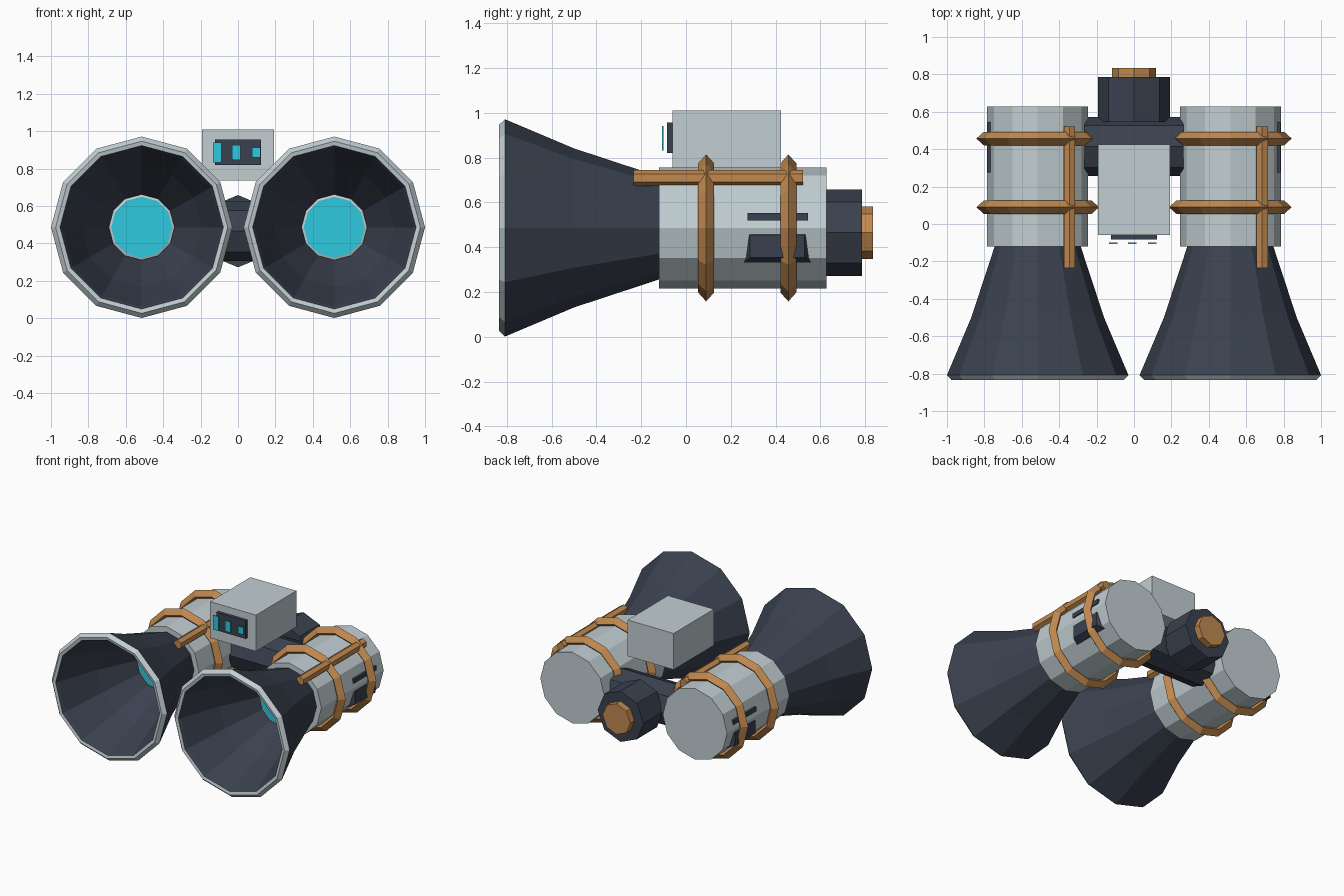
import bpy
import bmesh
import math
from mathutils import Vector

cube = bpy.data.objects.get("Cube")
if cube:
    bpy.data.objects.remove(cube, do_unlink=True)


def material(name, rgb):
    m = bpy.data.materials.new(name)
    m.use_nodes = True
    m.diffuse_color = (*rgb, 1)
    m.node_tree.nodes["Principled BSDF"].inputs["Base Color"].default_value = (*rgb, 1)
    return m


PALE = material("pale_grey_metal", (0.54, 0.62, 0.65))
DARK = material("dark_slate", (0.042, 0.053, 0.078))
COPPER = material("copper", (0.53, 0.25, 0.078))
CYAN = material("cyan_glow", (0.028, 0.58, 0.73))


def finish(name, bm, mats, location=(0, 0, 0)):
    bmesh.ops.recalc_face_normals(bm, faces=bm.faces)
    mesh = bpy.data.meshes.new(name)
    bm.to_mesh(mesh)
    bm.free()
    for m in mats:
        mesh.materials.append(m)
    obj = bpy.data.objects.new(name, mesh)
    obj.location = location
    bpy.context.collection.objects.link(obj)
    return obj


def lathe(name, profile, sides, mats, location, slots=None, caps=(0, 0), closed=False):
    """Turn (radius, y) points about the y axis; slots give a material per segment."""
    bm = bmesh.new()
    rings = []
    for r, y in profile:
        angles = [2 * math.pi * k / sides for k in range(sides)]
        rings.append([bm.verts.new((r * math.sin(a), y, r * math.cos(a))) for a in angles])
    pairs = list(zip(rings, rings[1:]))
    if closed:
        pairs.append((rings[-1], rings[0]))
    for i, (a, b) in enumerate(pairs):
        for k in range(sides):
            n = (k + 1) % sides
            f = bm.faces.new((a[k], a[n], b[n], b[k]))
            f.material_index = slots[i] if slots else 0
    if not closed:
        for ring, slot in zip((rings[0], rings[-1]), caps):
            bm.faces.new(ring).material_index = slot
    return finish(name, bm, mats, location)


def box(name, low, high, mat):
    low, high = Vector(low), Vector(high)
    bm = bmesh.new()
    bmesh.ops.create_cube(bm, size=1)
    for v in bm.verts:
        v.co = Vector(c * s for c, s in zip(v.co, high - low))
    return finish(name, bm, [mat], (low + high) / 2)


AXIS_X, AXIS_Z = 0.515, 0.486
BELL = [(0.23, -0.12), (0.355, -0.5), (0.485, -0.808), (0.46, -0.835),
        (0.437, -0.83), (0.425, -0.81), (0.32, -0.5), (0.175, -0.2)]

for side, label in ((-1, "right"), (1, "left")):
    centre = (side * AXIS_X, 0, AXIS_Z)

    # Flared bell with pale lip
    lathe(f"{label}_bell", BELL, 12, [DARK, PALE], centre, slots=[0, 0, 1, 1, 0, 0, 0])

    # Glowing lens with pale bezel
    lathe(f"{label}_lens", [(0.176, -0.18), (0.176, -0.225), (0.163, -0.23)], 12,
          [PALE, CYAN], centre, caps=(0, 1))

    # Barrel
    lathe(f"{label}_barrel", [(0.27, -0.12), (0.27, 0.628)], 12, [PALE], centre)

    # Ridged hoops
    for part, y in (("front", 0.09), ("rear", 0.457)):
        lathe(f"{label}_{part}_hoop",
              [(0.328, y), (0.288, y + 0.036), (0.25, y), (0.288, y - 0.036)],
              12, [COPPER], centre, closed=True)

    # Pipe along the top of the barrel
    lathe(f"{label}_pipe", [(0.035, -0.235), (0.035, 0.522)], 6, [COPPER],
          (side * AXIS_X + 0.17, 0, 0.709))

    # Thin vent on the outer flank
    xs = sorted(side * (AXIS_X + d) for d in (0.24, 0.269))
    box(f"{label}_vent", (xs[0], 0.275, 0.52), (xs[1], 0.545, 0.553), DARK)

    # Tapered housing under the vent
    bm = bmesh.new()
    bmesh.ops.create_cube(bm, size=2)
    for v in bm.verts:
        outer = v.co.x > 0
        half_y = 0.122 if outer else 0.157
        if outer:
            z = 0.455 if v.co.z > 0 else 0.355
        else:
            z = 0.462 if v.co.z > 0 else 0.325
        x = AXIS_X + (0.268 if outer else 0.2)
        v.co = (side * x, 0.408 + v.co.y * half_y, z)
    finish(f"{label}_flank_housing", bm, [DARK])

# Cross bar joining the barrels
bar = lathe("cross_bar", [(0.158, -0.265), (0.158, 0.265)], 8, [DARK], (0, 0.415, 0.465))
bar.rotation_euler.z = math.pi / 2

# Rear motor and its end cap
lathe("rear_motor", [(0.193, 0.545), (0.193, 0.785)], 8, [DARK], (0, 0, 0.465))
lathe("motor_cap", [(0.117, 0.78), (0.117, 0.835)], 8, [COPPER], (0, 0, 0.465))

# Control box with display panel and floating lights
box("control_box", (-0.193, -0.06, 0.735), (0.193, 0.425, 1.01), PALE)
box("display_panel", (-0.123, -0.084, 0.82), (0.123, -0.05, 0.956), DARK)
for i, (x, half_z) in enumerate(((-0.111, 0.054), (-0.01, 0.041), (0.098, 0.027))):
    box(f"display_light_{i + 1}", (x - 0.023, -0.107, 0.886 - half_z),
        (x + 0.023, -0.1, 0.886 + half_z), CYAN)
